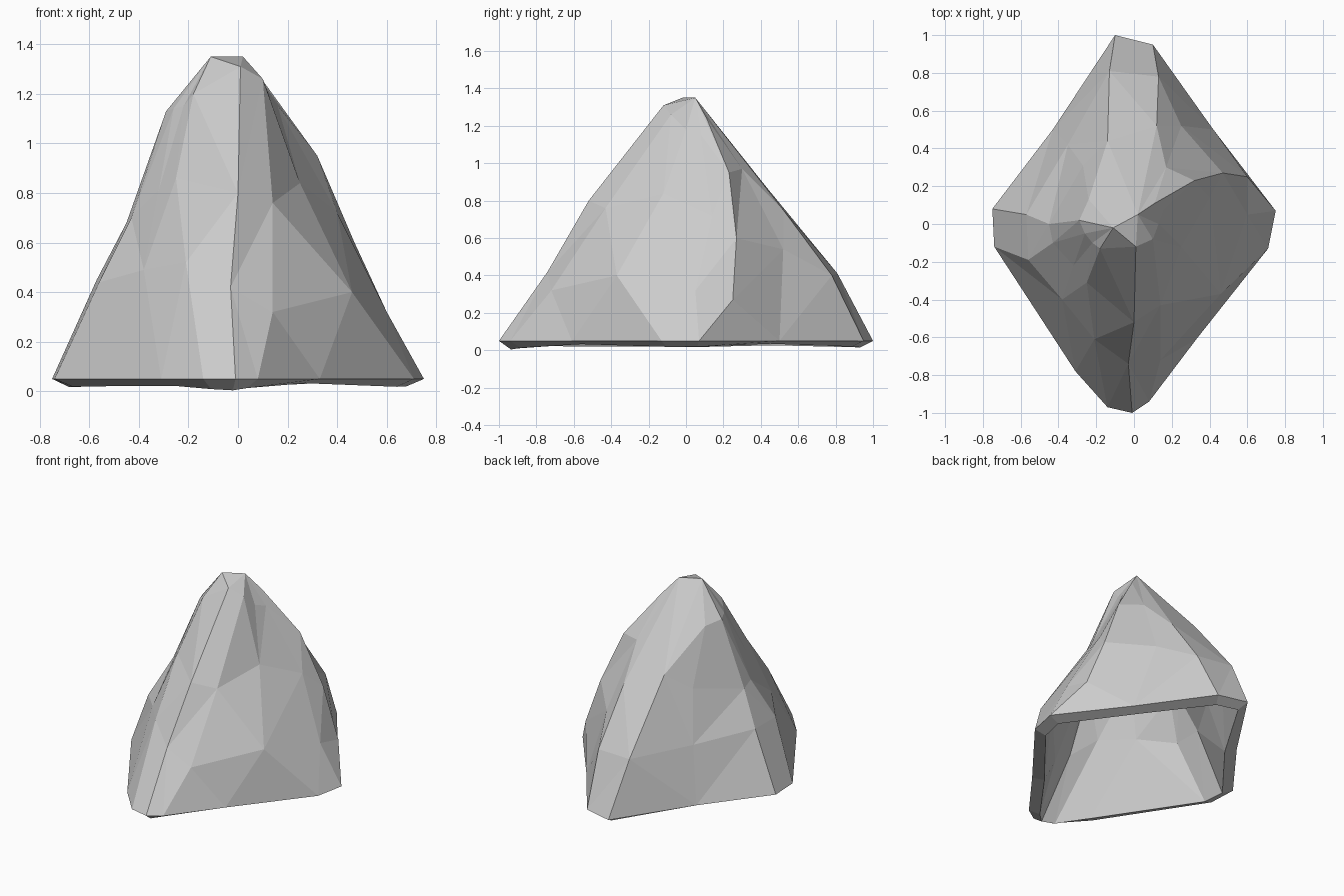
import bpy, bmesh

if "Cube" in bpy.data.objects:
    bpy.data.objects.remove(bpy.data.objects["Cube"])

BASE_Z = 0.05

# Profiles running up each side: base (x, y), then lower, upper and shoulder points
front = [
    [(-.14, -.97), (-.21, -.61, .52), (-.25, -.31, .86), (-.18, -.13, 1.20)],
    [(-.01, -1.0), (-.03, -.74, .42), (.00, -.52, .80), (.01, -.12, 1.31)],
    [(.08, -.94), (.14, -.72, .32), (.14, -.43, .76), (.10, -.08, 1.26)],
]
right = [
    [(.33, -.61), (.46, -.37, .40), (.25, -.12, .84), (.13, .00, 1.18)],
    [(.71, -.13), (.60, .05, .32), (.40, .14, .72), (.16, .08, 1.15)],
    [(.75, .07), (.60, .25, .27), (.47, .27, .60), (.32, .23, .95)],
]
back = [
    [(.42, .50), (.25, .52, .54), (.17, .30, .97), (.11, .11, 1.24)],
    [(.10, .95), (.13, .78, .40), (.12, .52, .75), (.02, .05, 1.35)],
    [(-.10, 1.0), (-.13, .81, .41), (-.14, .44, .86), (-.11, -.02, 1.35)],
]
left = [
    [(-.43, .50), (-.35, .42, .42), (-.27, .31, .75), (-.24, .13, 1.11)],
    [(-.75, .08), (-.57, .05, .45), (-.45, .00, .68), (-.29, .02, 1.13)],
    [(-.74, -.12), (-.56, -.19, .44), (-.43, -.10, .70), (-.26, -.05, 1.14)],
    [(-.31, -.78), (-.38, -.40, .49), (-.32, -.22, .81), (-.22, -.10, 1.15)],
]
profiles = front + right + back + left
n = len(profiles)

bm = bmesh.new()
cols = [[bm.verts.new((*p, BASE_Z) if len(p) == 2 else p) for p in prof] for prof in profiles]

# Walls between neighbouring profiles
for i in range(n):
    a, b = cols[i], cols[(i + 1) % n]
    for k in range(3):
        bm.faces.new((a[k], b[k], b[k + 1], a[k + 1]))

# Cap fanned from the two summit points
top = [c[3] for c in cols]
for i in range(1, 6):
    bm.faces.new((top[i], top[i + 1], top[7]))
bm.faces.new((top[1], top[7], top[8]))
for i in range(9, n + 1):
    bm.faces.new((top[i % n], top[(i + 1) % n], top[8]))

bmesh.ops.triangulate(bm, faces=bm.faces[:])
bmesh.ops.recalc_face_normals(bm, faces=bm.faces[:])
# An open shell: make sure the normals point outward
if sum(f.normal.z * f.calc_area() for f in bm.faces) < 0:
    bmesh.ops.reverse_faces(bm, faces=bm.faces[:])

mesh = bpy.data.meshes.new("rock_shell")
bm.to_mesh(mesh)
bm.free()
shell = bpy.data.objects.new("rock_shell", mesh)
bpy.context.collection.objects.link(shell)

# Wall thickness grown inward, leaving the hollow open underneath
solid = shell.modifiers.new("thickness", 'SOLIDIFY')
solid.thickness = 0.08
solid.offset = -1
